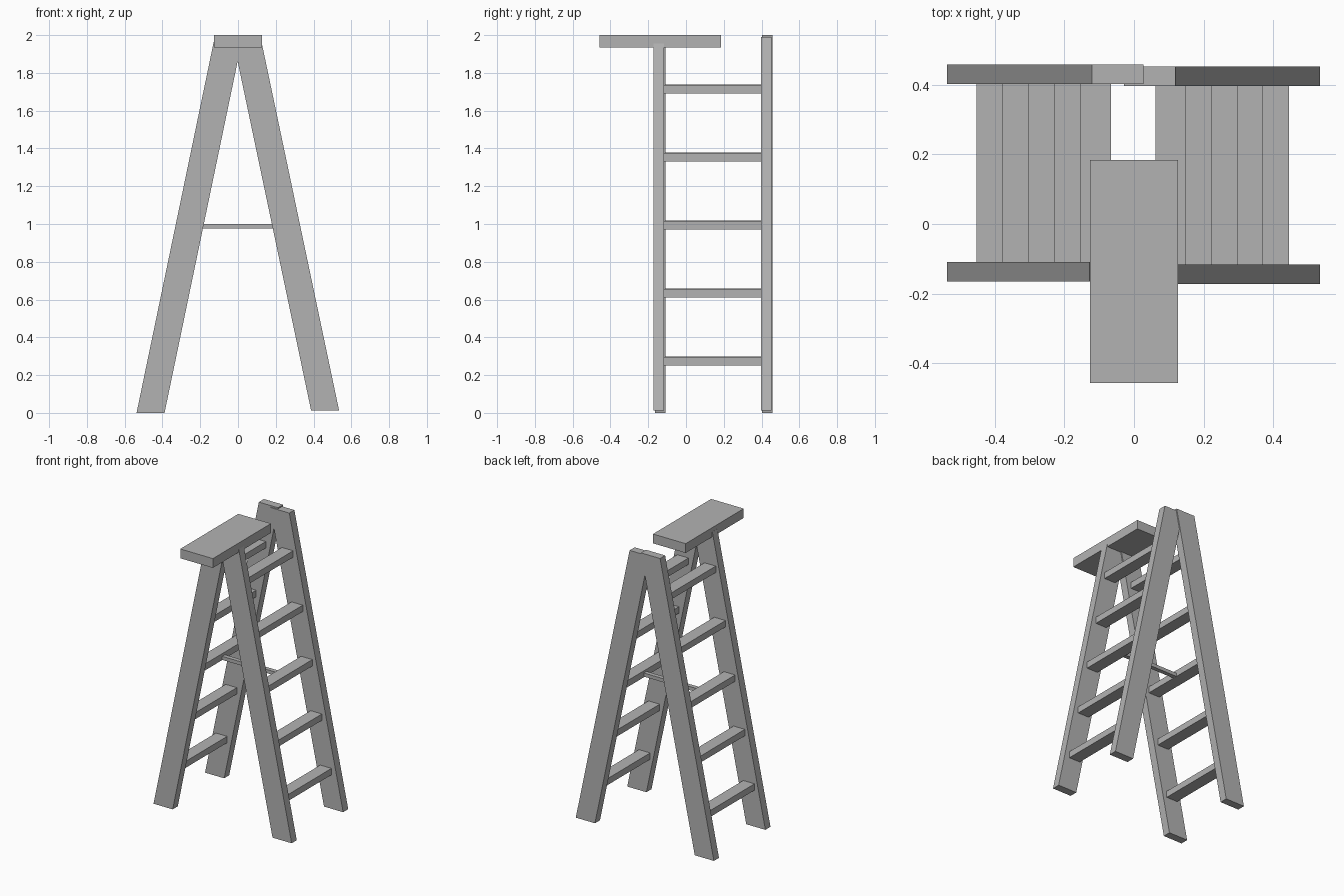
import bpy, bmesh

if "Cube" in bpy.data.objects:
    bpy.data.objects.remove(bpy.data.objects["Cube"])

grey = bpy.data.materials.new("plain grey")
grey.diffuse_color = (0.45, 0.45, 0.45, 1)
grey.use_nodes = True
grey.node_tree.nodes["Principled BSDF"].inputs["Base Color"].default_value = grey.diffuse_color


def block(name, x_low, x_high, y, z):
    """Six-sided block; x ranges at the bottom and top may differ (leaning rail)."""
    bm = bmesh.new()
    bmesh.ops.create_cube(bm, size=1)
    for v in bm.verts:
        xr = x_high if v.co.z > 0 else x_low
        v.co = (xr[v.co.x > 0], y[v.co.y > 0], z[v.co.z > 0])
    mesh = bpy.data.meshes.new(name)
    bm.to_mesh(mesh)
    bm.free()
    mesh.materials.append(grey)
    ob = bpy.data.objects.new(name, mesh)
    bpy.context.collection.objects.link(ob)
    return ob


def side(label, foot, head, z0, z1, front_y, back_y, rung_x, rung_dx, rung_z):
    """One leaning ladder half: two rails and five rungs."""
    w = 0.148
    # front rail stops inside the top board
    t = (1.97 - z0) / (z1 - z0)
    cut = foot + (head - foot) * t
    block(label + "_front_rail", (foot, foot + w), (cut, cut + w), front_y, (z0, 1.97))
    block(label + "_back_rail", (foot, foot + w), (head, head + w), back_y, (z0, z1))
    for i in range(5):
        x = rung_x + rung_dx * i
        z = rung_z + 0.36 * i
        block(f"{label}_rung_{i + 1}", (x, x + 0.087), (x, x + 0.087),
              (front_y[1] - 0.01, back_y[0] + 0.01), (z, z + 0.045))


# Two leaning halves, slightly offset from each other
side("left", -0.537, -0.121, 0.0, 2.0, (-0.165, -0.109), (0.403, 0.459),
     -0.453, 0.0748, 0.254)
side("right", 0.387, -0.029, 0.013, 1.99, (-0.172, -0.116), (0.396, 0.452),
     0.358, -0.074, 0.25)

# Top board
block("top_board", (-0.126, 0.126), (-0.126, 0.126), (-0.457, 0.184), (1.935, 2.0))

# Spreader bar between the middle rungs
block("spreader_bar", (-0.25, 0.25), (-0.25, 0.25), (0.135, 0.165), (0.975, 1.0))
